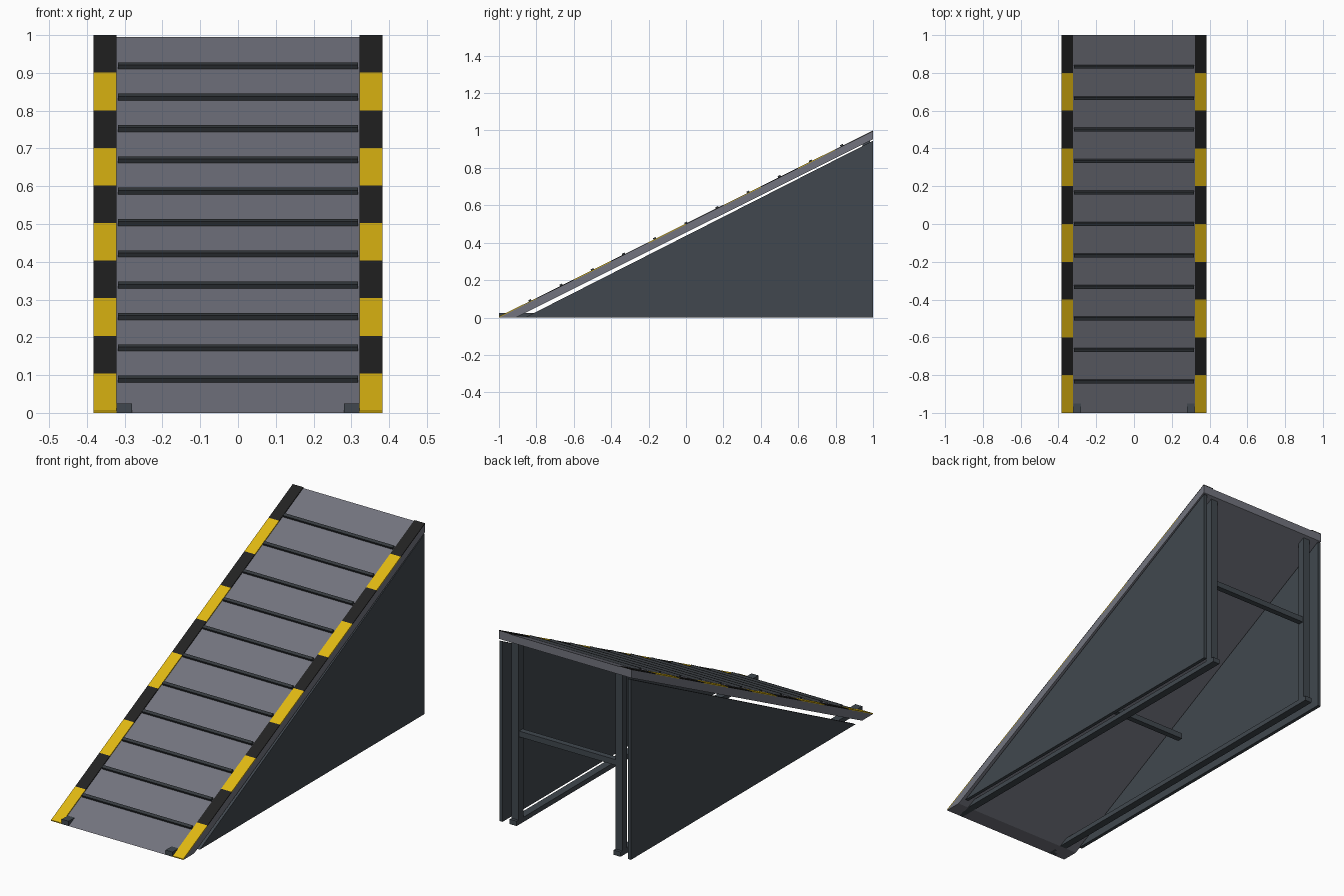
import bpy
import bmesh
from math import atan2
from mathutils import Matrix

cube = bpy.data.objects.get("Cube")
if cube:
    bpy.data.objects.remove(cube, do_unlink=True)


def material(name, rgb):
    mat = bpy.data.materials.new(name)
    mat.use_nodes = True
    mat.diffuse_color = (*rgb, 1)
    mat.node_tree.nodes["Principled BSDF"].inputs["Base Color"].default_value = (*rgb, 1)
    return mat


DECK = material("deck grey", (0.17, 0.175, 0.21))
STEEL = material("dark steel", (0.052, 0.064, 0.077))
RUBBER = material("dark cleat", (0.036, 0.042, 0.048))
YELLOW = material("safety yellow", (0.75, 0.48, 0.006))
BLACK = material("hazard black", (0.016, 0.016, 0.016))


def finish(name, bm, mat):
    bmesh.ops.recalc_face_normals(bm, faces=bm.faces)
    mesh = bpy.data.meshes.new(name)
    bm.to_mesh(mesh)
    bm.free()
    mesh.materials.append(mat)
    obj = bpy.data.objects.new(name, mesh)
    bpy.context.collection.objects.link(obj)
    return obj


def prism(name, x0, x1, profile, mat):
    """Extrude a (y, z) outline sideways from x0 to x1."""
    bm = bmesh.new()
    face = bm.faces.new([bm.verts.new((x0, y, z)) for y, z in profile])
    side = bmesh.ops.extrude_face_region(bm, geom=[face])["geom"]
    verts = [v for v in side if isinstance(v, bmesh.types.BMVert)]
    bmesh.ops.translate(bm, verts=verts, vec=(x1 - x0, 0, 0))
    return finish(name, bm, mat)


def box(name, center, size, mat, tilt=0):
    bm = bmesh.new()
    matrix = (Matrix.Translation(center) @ Matrix.Rotation(tilt, 4, "X")
              @ Matrix.Diagonal((*size, 1)))
    bmesh.ops.create_cube(bm, size=1, matrix=matrix)
    return finish(name, bm, mat)


def deck_z(y):
    return (y + 1) * 0.4975


# Sloping deck slab
prism("deck", -0.383, 0.383, [(-1, 0), (1, deck_z(1)), (1, 0.953), (-0.91, 0)], DECK)

# Anti-slip cleats across the deck
for i in range(1, 12):
    y = -1 + i / 6
    box(f"cleat_{i}", (0, y, deck_z(y) + 0.006), (0.635, 0.016, 0.014),
        RUBBER, atan2(1, 2))

for side, s in (("left", 1), ("right", -1)):
    # Alternating hazard stripes along each edge
    for i in range(10):
        y0 = -1 + i * 0.2
        y1 = y0 + 0.2
        z0, z1 = deck_z(y0), deck_z(y1)
        prism(f"{side}_stripe_{i + 1}", s * 0.322, s * 0.383,
              [(y0, z0), (y1, z1), (y1, z1 + 0.005), (y0, z0 + 0.005)],
              BLACK if i % 2 else YELLOW)
    # Triangular side panel with a narrow gap below the deck
    prism(f"{side}_side_panel", s * 0.363, s * 0.381,
          [(-0.86, 0), (1, 0), (1, 0.945)], STEEL)
    # Base rail and rear post
    box(f"{side}_base_rail", (s * 0.301, 0, 0.0125), (0.04, 2, 0.025), STEEL)
    box(f"{side}_rear_post", (s * 0.301, 0.965, 0.475), (0.04, 0.04, 0.95), STEEL)

# Cross braces
box("rear_brace", (0, 0.965, 0.475), (0.57, 0.03, 0.03), STEEL)
box("middle_brace", (0, 0.02, 0.22), (0.57, 0.03, 0.03), STEEL)
